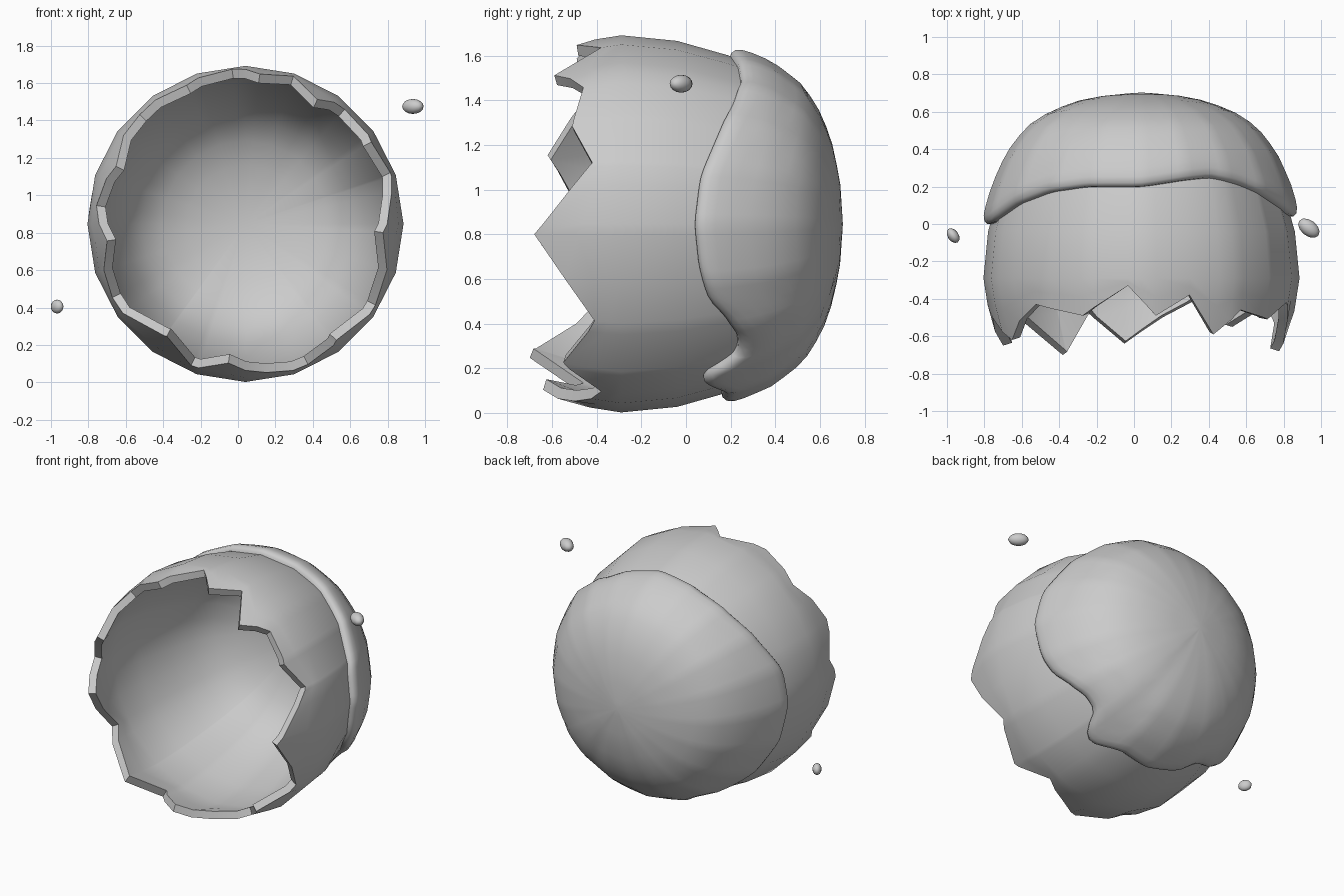
import bpy, bmesh, math

if "Cube" in bpy.data.objects:
    bpy.data.objects.remove(bpy.data.objects["Cube"])

CX, CZ = 0.04, 0.847
# egg outline: (radius, y) from the back pole to the open front
PROFILE = [(0, .693), (.17, .68), (.33, .645), (.47, .588), (.592, .5), (.687, .36),
           (.755, .19), (.82, -.04), (.845, -.29), (.812, -.5), (.735, -.70)]
# broken rim: (angle clockwise from the top, y)
RIM = [(-5, -.33), (5.5, -.49), (18, -.38), (30, -.59), (41, -.46), (57, -.51), (70.5, -.42),
       (78, -.51), (93.6, -.68), (122, -.41), (142, -.55), (156, -.38), (172, -.5), (187, -.64),
       (201, -.47), (215, -.7), (241, -.43), (263, -.65), (277, -.5), (294, -.62), (316, -.43),
       (337, -.49)]
# edge of the coating with its drip: (angle, y)
EDGE = [(0, .2), (18, .235), (30, .25), (45, .21), (62, .13), (75, .065), (90, .04), (104, .06),
        (115, .1), (123, .18), (132, .235), (141, .23), (146, .10), (152, .07), (157, .12),
        (163, .17), (178, .16), (195, .19), (205, .25), (213, .22), (230, .1), (250, .03),
        (270, 0), (285, .01), (302, .1), (320, .17), (337, .2)]


def around(table, a):
    """Linear lookup in a table that wraps at 360 degrees."""
    pts = [(table[-1][0] - 360, table[-1][1])] + table + [(table[0][0] + 360, table[0][1])]
    a = a % 360
    if a > pts[-1][0]:
        a -= 360
    for (a0, y0), (a1, y1) in zip(pts, pts[1:]):
        if a0 <= a <= a1:
            return y0 + (y1 - y0) * (a - a0) / (a1 - a0)


def radius_at(y):
    for (r0, y0), (r1, y1) in zip(PROFILE, PROFILE[1:]):
        if y >= y1:
            return r0 + (r1 - r0) * (y0 - y) / (y0 - y1)
    return PROFILE[-1][0]


def on_ring(r, y, a, flat=1.0):
    """Point on a 20-sided ring around the egg axis."""
    k = math.cos(math.radians(9)) / math.cos(math.radians(a % 18 - 9))
    r *= 1 + (k - 1) * flat
    return (CX + r * math.sin(math.radians(a)), y, CZ + r * math.cos(math.radians(a)))


def smooth(ob, angle=35):
    bpy.ops.object.select_all(action='DESELECT')
    ob.select_set(True)
    bpy.context.view_layer.objects.active = ob
    for m in list(ob.modifiers):
        bpy.ops.object.modifier_apply(modifier=m.name)
    bpy.ops.object.shade_smooth_by_angle(angle=math.radians(angle))


def loft(name, columns):
    """Skin a closed ring of point columns that share a pole."""
    bm = bmesh.new()
    grid = [[bm.verts.new(p) for p in col] for col in columns]
    for c0, c1 in zip(grid, grid[1:] + grid[:1]):
        for i in range(len(c0) - 1):
            bm.faces.new((c0[i], c0[i + 1], c1[i + 1], c1[i]))
    bmesh.ops.remove_doubles(bm, verts=bm.verts, dist=1e-5)
    bmesh.ops.recalc_face_normals(bm, faces=bm.faces)
    back = max(bm.faces, key=lambda f: f.calc_center_median().y)
    if back.normal.y < 0:
        bmesh.ops.reverse_faces(bm, faces=bm.faces)
    me = bpy.data.meshes.new(name)
    bm.to_mesh(me)
    bm.free()
    ob = bpy.data.objects.new(name, me)
    bpy.context.collection.objects.link(ob)
    return ob


# broken shell
angles = sorted({a % 360 for a, _ in RIM} | {18 * i for i in range(20)})
columns = []
for a in angles:
    rim = around(RIM, a)
    col = [on_ring(r, y, a) for r, y in PROFILE[:9]]
    for y in ((rim - .29) / 2, rim):
        col.append(on_ring(radius_at(y), y, a))
    columns.append(col)
shell = loft("broken_shell", columns)
sol = shell.modifiers.new("thickness", 'SOLIDIFY')
sol.thickness = .05
sol.offset = -1
smooth(shell)

# coating over the back, with a rounded lip
LIP = [(0, -.012), (-.004, .014), (.008, .034), (.035, .046), (.075, .05)]
columns = []
for a in range(0, 360, 3):
    edge = sum(around(EDGE, a + d) for d in (-2, 0, 2)) / 3
    rows = [(edge + d, h) for d, h in LIP]
    y0 = rows[-1][0]
    for i in range(1, 13):
        t = math.sin(i / 12 * math.pi / 2)
        rows.append((y0 + (.693 - y0) * t, .05 - .04 * t ** 2))
    col = []
    for y, h in rows:
        r = radius_at(y)
        ny = max(0, min(1, (y + .29) / .98)) ** 1.5     # outward tilt
        nr = math.sqrt(1 - ny * ny)
        if y > .6925:
            r, nr, ny = 0, 0, 1
        col.append(on_ring(r + h * nr, y + h * ny, a, .6))
    columns.append(col)
coating = loft("coating", columns)
smooth(coating, 50)

# loose droplets
for name, loc, size, turn in (("droplet_right", (.935, -.022, 1.475), (.065, .042, .04), -38),
                              ("droplet_left", (-.967, -.062, .405), (.044, .029, .037), -55)):
    bpy.ops.mesh.primitive_uv_sphere_add(segments=12, ring_count=8, radius=1, location=loc,
                                         rotation=(0, 0, math.radians(turn)))
    drop = bpy.context.object
    drop.name = name
    drop.scale = size
    smooth(drop, 60)
